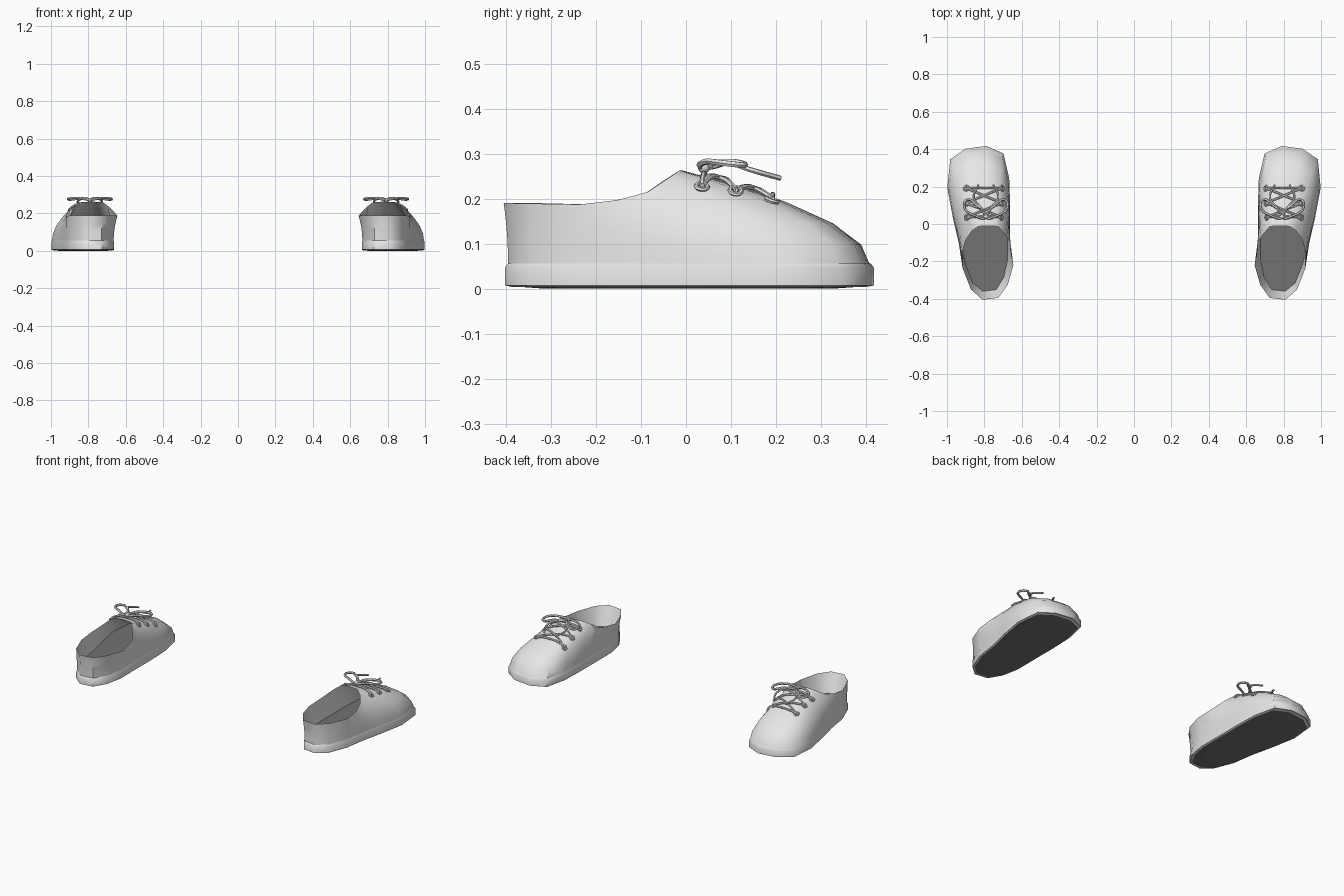
import bpy, bmesh
from math import pi
from mathutils import Vector
from mathutils.bvhtree import BVHTree

if "Cube" in bpy.data.objects:
    bpy.data.objects.remove(bpy.data.objects["Cube"])


def material(name, value):
    m = bpy.data.materials.new(name)
    m.use_nodes = True
    colour = (value, value, value, 1)
    m.diffuse_color = colour
    m.node_tree.nodes["Principled BSDF"].inputs["Base Color"].default_value = colour
    return m


WHITE = material("white canvas", 0.8)
DARK = material("dark rubber", 0.17)

# Outline of one shoe: base x, base y, then opening x, y, z (toe first)
OUTLINE = [
    (.79, .41, .78, -.01, .263), (.9, .395, .81, -.01, .262),
    (.98, .34, .835, -.015, .262), (.995, .19, .865, -.035, .248),
    (.965, .03, .9, -.085, .215), (.935, -.1, .917, -.15, .197),
    (.915, -.23, .917, -.235, .187), (.87, -.345, .872, -.35, .189),
    (.81, -.395, .81, -.405, .19), (.73, -.385, .725, -.395, .19),
    (.685, -.31, .675, -.325, .19), (.665, -.21, .645, -.22, .187),
    (.665, -.05, .66, -.1, .205), (.665, .1, .695, -.05, .24),
    (.67, .24, .725, -.015, .262), (.7, .37, .75, -.01, .262)]
SEAM = .05


def wall(p, t):
    """Point on the upper: rises steeply at first, then runs to the opening."""
    bx, by, ox, oy, oz = p
    return Vector((bx + (ox - bx) * t, by + (oy - by) * t, SEAM + (oz - SEAM) * t ** .5))


def ring(t):
    return [wall(p, t) for p in OUTLINE]


def outline(scale, z):
    return [Vector((.82 + (p[0] - .82) * scale, p[1] * scale, z)) for p in OUTLINE]


def finish(obj, angle=50):
    """Smooth shade and mirror to the other foot."""
    bpy.ops.object.select_all(action='DESELECT')
    obj.select_set(True)
    bpy.context.view_layer.objects.active = obj
    bpy.ops.object.shade_smooth_by_angle(angle=angle * pi / 180)
    mirror = obj.modifiers.new("other_foot", 'MIRROR')
    mirror.use_mirror_merge = False
    return obj


def loft(name, rings, cap=False, dark_cap=True, flip=False):
    """Skin a stack of rings, with an optional cap on the last one."""
    bm = bmesh.new()
    rows = [[bm.verts.new(v) for v in r] for r in rings]
    for a, b in zip(rows, rows[1:]):
        for i in range(len(a)):
            j = (i + 1) % len(a)
            bm.faces.new((a[i], b[i], b[j], a[j]))
    if cap:
        bm.faces.new(rows[-1]).material_index = int(dark_cap)
    if flip:
        bmesh.ops.reverse_faces(bm, faces=bm.faces)
    mesh = bpy.data.meshes.new(name)
    bm.normal_update()
    bm.to_mesh(mesh)
    tree = BVHTree.FromBMesh(bm)
    bm.free()
    mesh.materials.append(WHITE)
    mesh.materials.append(DARK)
    obj = bpy.data.objects.new(name, mesh)
    bpy.context.collection.objects.link(obj)
    finish(obj)
    return obj, tree


# Upper
upper, surface = loft("upper", [ring(t) for t in (0, .05, .2, .45, .72, 1)], flip=True)

# Sole: lip, side band and dark underside
sole, _ = loft("sole", [outline(1, .056), outline(1.018, .047),
                        outline(1.018, .007), outline(.97, .003)])
under, _ = loft("underside", [outline(1.012, .006), outline(.8, 0)], cap=True)
for face in under.data.polygons:
    face.material_index = 1

# Lining and insole
floor = []
for p in OUTLINE:
    f = wall(p, ((.075 - SEAM) / (p[4] - SEAM)) ** 2)
    floor.append(Vector((.79 + (f.x - .79) * .9, -.04 + (f.y + .04) * .9, .075)))
loft("lining", [ring(1), floor], cap=True)


def on_surface(x, y, lift=.007):
    hit, normal, _, _ = surface.ray_cast(Vector((x, y, 1)), Vector((0, 0, -1)))
    if normal.z < 0:
        normal = -normal
    return hit + normal * lift, normal


def lace(name, points, cyclic=False, radius=.006):
    """Round cord through the points."""
    data = bpy.data.curves.new(name, 'CURVE')
    data.dimensions = '3D'
    data.bevel_depth = radius
    data.bevel_resolution = 1
    data.resolution_u = 5
    data.use_fill_caps = True
    spline = data.splines.new('BEZIER')
    spline.bezier_points.add(len(points) - 1)
    for b, p in zip(spline.bezier_points, points):
        b.co = p
        b.handle_left_type = b.handle_right_type = 'AUTO'
    spline.use_cyclic_u = cyclic
    data.materials.append(WHITE)
    obj = bpy.data.objects.new(name, data)
    bpy.context.collection.objects.link(obj)
    bpy.ops.object.select_all(action='DESELECT')
    obj.select_set(True)
    bpy.context.view_layer.objects.active = obj
    bpy.ops.object.convert(target='MESH')
    finish(bpy.context.view_layer.objects.active)


# Eyelets in three pairs
MID = .802
ROWS = [(.035, .09), (.11, .092), (.19, .094)]
for row, (y, half) in enumerate(ROWS):
    for side in (-1, 1):
        spot, normal = on_surface(MID + side * half, y, .004)
        bpy.ops.mesh.primitive_torus_add(
            major_radius=.013, minor_radius=.005, major_segments=12, minor_segments=6,
            location=spot, rotation=normal.to_track_quat('Z', 'Y').to_euler())
        eyelet = bpy.context.object
        eyelet.name = "eyelet"
        eyelet.data.materials.append(WHITE)
        bpy.ops.object.transform_apply(location=True, rotation=True, scale=True)
        finish(eyelet)


def cord(name, start, end):
    """Lace lying on the upper between two plan positions."""
    a, b = Vector(start), Vector(end)
    lace(name, [on_surface(*a.lerp(b, k / 4))[0] for k in range(5)])


# Bar across the lowest pair, crossed laces above
cord("lace_bar", (MID - .094, .19), (MID + .094, .19))
for (y0, h0), (y1, h1) in zip(ROWS, ROWS[1:]):
    for side in (-1, 1):
        cord("crossed_lace", (MID - side * h0, y0), (MID + side * h1, y1))

# Bow: knot, two loops and two loose ends
KNOT = Vector((MID - .01, .04, .27))
for side in (-1, 1):
    def at(x, y, z):
        return KNOT + Vector((side * x, y, z))
    cord("knot_lace", (MID + side * .09, .035), (KNOT.x, KNOT.y))
    lace("bow_loop", [at(0, 0, 0), at(.06, .005, .012), at(.115, .05, .008),
                      at(.1, .09, .004), at(.05, .06, .012)], True, .007)
    lace("loose_end", [at(0, 0, .004), at(.03, .05, .012), at(.065, .1, -.005),
                       at(.04, .17, -.025)])
bpy.ops.mesh.primitive_uv_sphere_add(segments=10, ring_count=6, radius=.014, location=KNOT)
knot = bpy.context.object
knot.name = "knot"
knot.data.materials.append(WHITE)
bpy.ops.object.transform_apply(location=True, rotation=True, scale=True)
finish(knot)
